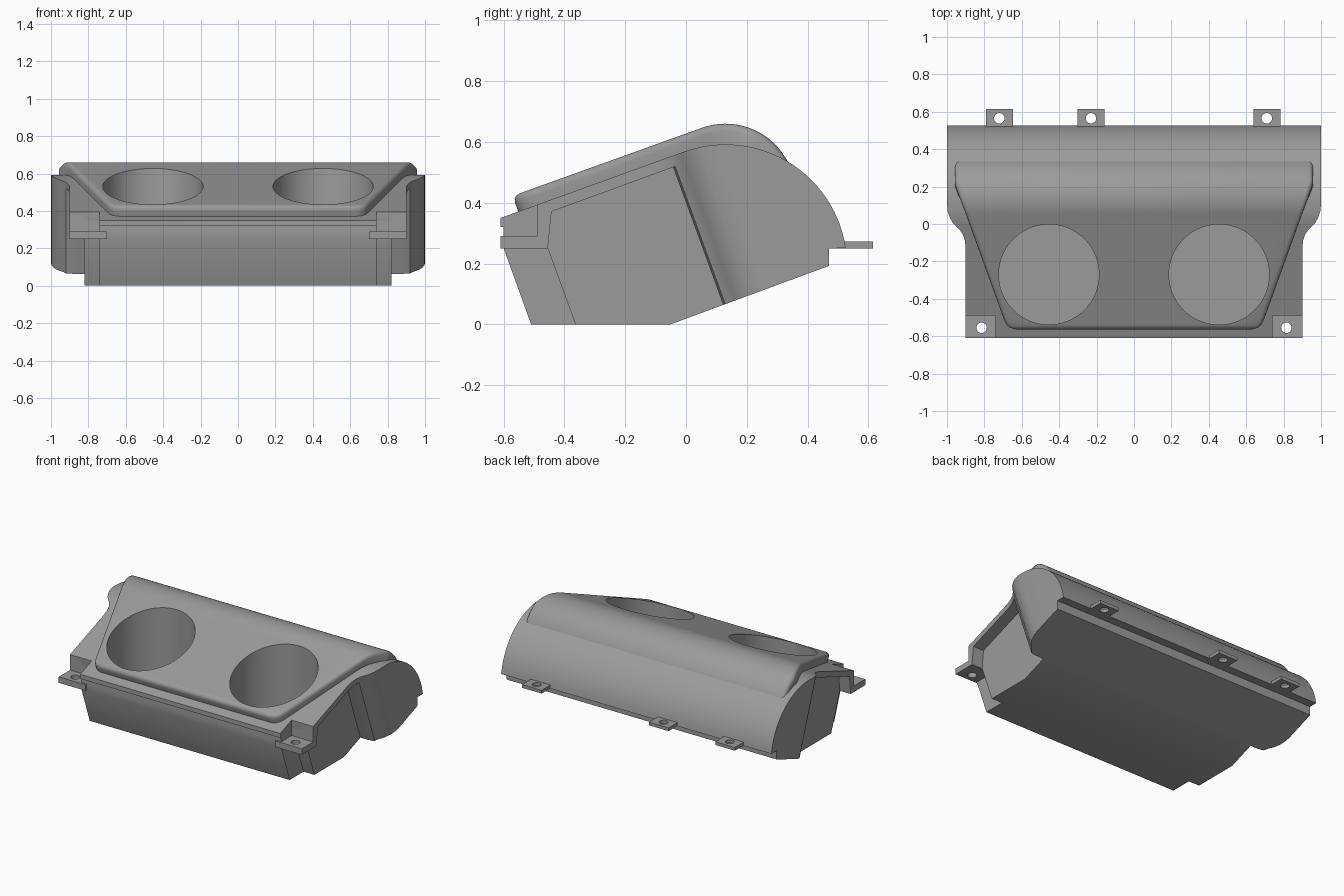
import bpy, bmesh, math
from mathutils import Vector

if "Cube" in bpy.data.objects:
    bpy.data.objects.remove(bpy.data.objects["Cube"])

C, S = math.cos(math.radians(20)), math.sin(math.radians(20))

grey = bpy.data.materials.new("plain grey")
grey.diffuse_color = (0.33, 0.33, 0.33, 1)
grey.use_nodes = True
grey.node_tree.nodes["Principled BSDF"].inputs["Base Color"].default_value = grey.diffuse_color


def make(name, rings):
    """Closed solid lofted through rings of equal point count."""
    bm = bmesh.new()
    vs = [[bm.verts.new(p) for p in r] for r in rings]
    n = len(rings[0])
    for a, b in zip(vs, vs[1:]):
        for i in range(n):
            j = (i + 1) % n
            bm.faces.new((a[i], a[j], b[j], b[i]))
    bm.faces.new(vs[0][::-1])
    bm.faces.new(vs[-1])
    bmesh.ops.recalc_face_normals(bm, faces=bm.faces[:])
    me = bpy.data.meshes.new(name)
    bm.to_mesh(me)
    bm.free()
    me.materials.append(grey)
    ob = bpy.data.objects.new(name, me)
    bpy.context.collection.objects.link(ob)
    return ob


def side_prism(name, pts, x0, x1):
    return make(name, [[(x, y, z) for y, z in pts] for x in (x0, x1)])


def tilted_prism(name, pts, v0, v1, side):
    """Outline in (x, distance up the slope), extruded square to the slope."""
    return make(name, [[(side * x, u * C - v * S, u * S + v * C) for x, u in pts]
                       for v in (v0, v1)])


def cylinder(name, x, y, r, z0, z1, n):
    ring = [(x + r * math.cos(2 * math.pi * i / n),
             y + r * math.sin(2 * math.pi * i / n)) for i in range(n)]
    return make(name, [[(a, b, z) for a, b in ring] for z in (z0, z1)])


def cut(ob, cutter):
    m = ob.modifiers.new("cut", 'BOOLEAN')
    m.operation, m.solver, m.object = 'DIFFERENCE', 'EXACT', cutter
    bpy.context.view_layer.update()
    dg = bpy.context.evaluated_depsgraph_get()
    me = bpy.data.meshes.new_from_object(ob.evaluated_get(dg))
    ob.modifiers.clear()
    ob.data = me
    bpy.data.objects.remove(cutter)


def smooth(ob, angle=32):
    ob.data.shade_smooth()
    ob.data.set_sharp_from_angle(angle=math.radians(angle))


def arc(cy, cz, r, a0, a1, n):
    return [(cy + r * math.cos(math.radians(a0 + (a1 - a0) * i / n)),
             cz + r * math.sin(math.radians(a0 + (a1 - a0) * i / n)))
            for i in range(n + 1)]


# Main housing: side profile with sloped top and rounded back
profile = [(-0.61, 0.35)] + arc(0.13, 0.192, 0.4, 110, 8.4, 28) + [
    (0.47, 0.25), (0.47, 0.192), (-0.05, 0), (-0.51, 0),
    (-0.60, 0.25), (-0.60, 0.32), (-0.61, 0.32)]
body = side_prism("housing", profile, -1, 1)

# S-shaped shoulder of the cover, and the narrower tub with round lobes below
shoulder = [(0.9, -1.2), (0.9, 0.06), (0.904, 0.10), (0.915, 0.135), (0.932, 0.162),
            (0.95, 0.18), (0.968, 0.2), (0.985, 0.23), (0.996, 0.265),
            (1.0, 0.30), (1.02, 0.34), (1.2, 0.34), (1.2, -1.2)]
tub = [(0.74, -1.2), (0.74, -0.342), (0.82, -0.342), (0.82, 0.137), (0.88, 0.137),
       (0.912, 0.141), (0.942, 0.152), (0.966, 0.17), (0.984, 0.194),
       (0.995, 0.222), (1.0, 0.26), (1.02, 0.31), (1.2, 0.31), (1.2, -1.2)]
for s in (-1, 1):
    cut(body, tilted_prism("shoulder_cutter", shoulder, -1, 1.5, s))
    cut(body, tilted_prism("tub_cutter", tub, -1.1, 0.5, s))
    pocket = [(-0.8, 0.29), (-0.49, 0.29), (-0.49, 0.6), (-0.8, 0.6)]
    cut(body, side_prism("pocket_cutter", pocket, s * 0.74, s * 1.1))

# Raised panel: rounded-edge section swept up the slope and over the back
R = 0.024


def panel_width(u):
    return min(0.702 + 0.34 * (u + 0.317), 0.958)


stations = []  # (y, z, normal, half width, drop)
for u, w, drop in ((-0.392, 0.63, 0.022), (-0.388, 0.648, 0.01), (-0.378, 0.668, 0.002),
                   (-0.365, 0.681, 0), (-0.345, 0.692, 0), (-0.317, 0.702, 0)):
    stations.append((u * C - 0.592 * S, u * S + 0.592 * C, (-S, C), w, drop))
for y, z in arc(0.13, 0.43, 0.23, 110, 18, 24):
    normal = ((y - 0.13) / 0.23, (z - 0.43) / 0.23)
    stations.append((y, z, normal, panel_width(y * C + z * S), 0))
rings = []
for y, z, (ny, nz), w, drop in stations:
    half = [(w, 0.075), (w, R + drop), (w - 0.13 * R, 0.5 * R + drop),
            (w - 0.5 * R, 0.13 * R + drop), (w - R, drop)]
    section = half + [(-x, d) for x, d in reversed(half)]
    rings.append([(x, y - ny * d, z - nz * d) for x, d in section])
panel = make("raised_panel", rings)

# Two deep round wells through the panel into the housing
for s in (-1, 1):
    for ob in (body, panel):
        cut(ob, cylinder("well_cutter", s * 0.455, -0.27, 0.268, 0.13, 1, 72))
smooth(body)
smooth(panel, 40)

# Front corner brackets with screw holes
bracket = [(-0.61, 0.25), (-0.455, 0.25), (-0.442, 0.375), (-0.49, 0.385),
           (-0.49, 0.29), (-0.61, 0.29)]
for s, label in ((-1, "left"), (1, "right")):
    ob = side_prism("front_bracket_" + label, bracket, s * 0.70, s * 0.9)
    cut(ob, cylinder("screw_cutter", s * 0.815, -0.555, 0.028, 0.1, 0.5, 24))
    smooth(ob)

# Rear mounting tabs with screw holes
tab = [(0.48, 0.25), (0.615, 0.25), (0.615, 0.272), (0.48, 0.272)]
for i, x in enumerate((-0.72, -0.23, 0.71)):
    ob = side_prism("rear_tab_%d" % (i + 1), tab, x - 0.072, x + 0.072)
    cut(ob, cylinder("screw_cutter", x, 0.565, 0.028, 0.1, 0.5, 24))
    smooth(ob)
